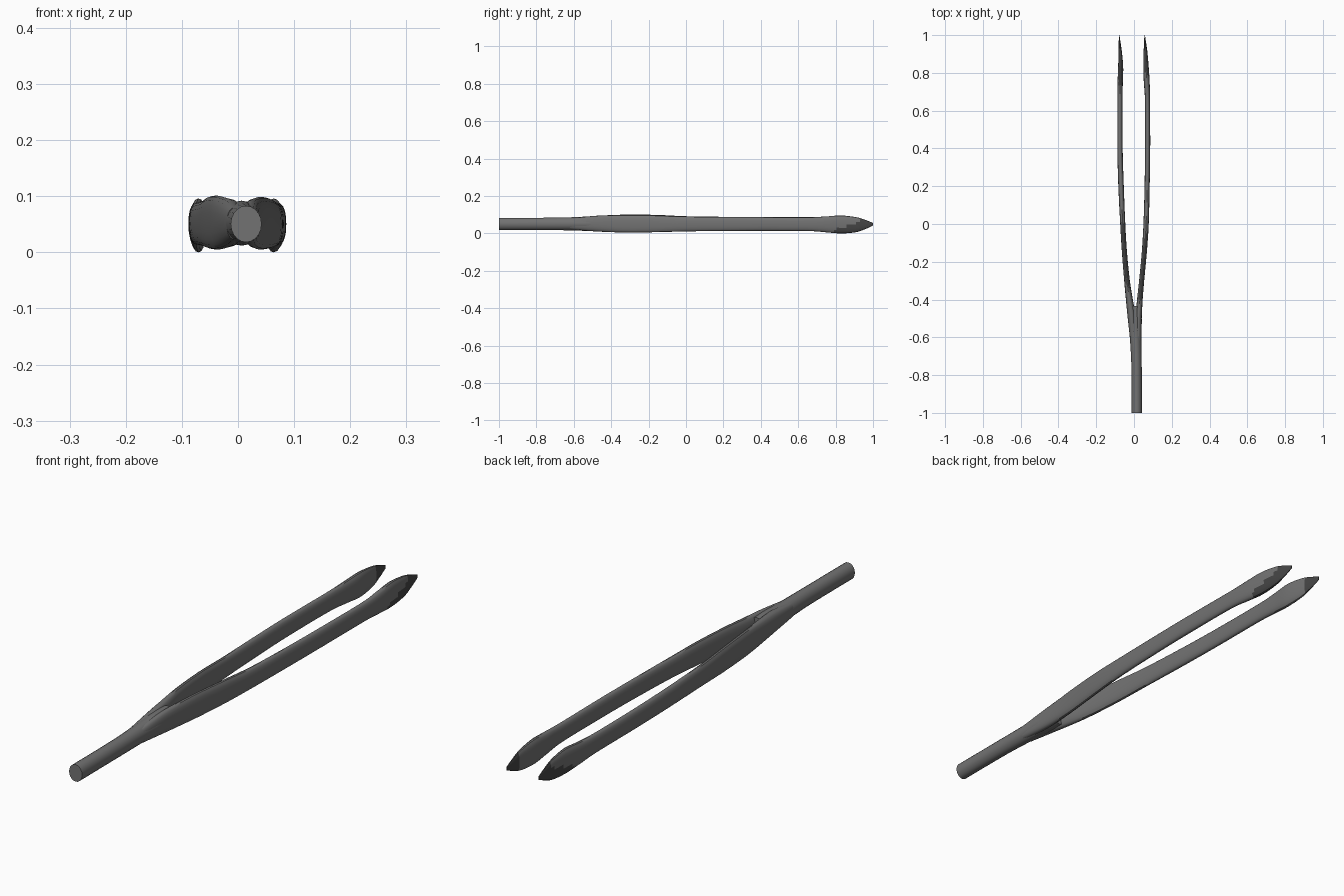
import bpy, bmesh, math
from mathutils import Vector

if "Cube" in bpy.data.objects:
    bpy.data.objects.remove(bpy.data.objects["Cube"])


def material(name, v):
    m = bpy.data.materials.new(name)
    m.diffuse_color = (v, v, v, 1)
    m.use_nodes = True
    m.node_tree.nodes["Principled BSDF"].inputs["Base Color"].default_value = m.diffuse_color
    return m


steel = material("brushed grey steel", 0.17)
dark = material("dark grip grey", 0.06)


def smooth_stations(pts, n):
    """Catmull-Rom samples through (y, x_min, x_max, z_min, z_max) stations."""
    v = [Vector(p) for p in pts]
    v = [v[0]] + v + [v[-1]]
    out = []
    for i in range(1, len(v) - 2):
        a, b, c, d = v[i - 1:i + 3]
        for k in range(n):
            t = k / n
            out.append(0.5 * (2 * b + (c - a) * t + (2 * a - 5 * b + 4 * c - d) * t * t
                              + (3 * b - a - 3 * c + d) * t ** 3))
    out.append(v[-1])
    return out


def loft(name, pts, n=6, sides=20, power=0.85, tip_side=0):
    """Skin rounded cross-sections along y."""
    bm = bmesh.new()
    rings = []
    for y, x0, x1, z0, z1 in smooth_stations(pts, n):
        ring = []
        for k in range(sides):
            a = 2 * math.pi * k / sides
            c, s = math.cos(a), math.sin(a)
            px = math.copysign(abs(c) ** power, c)
            pz = math.copysign(abs(s) ** power, s)
            ring.append(bm.verts.new(((x0 + x1) / 2 + px * (x1 - x0) / 2, y,
                                      (z0 + z1) / 2 + pz * (z1 - z0) / 2)))
        rings.append(ring)
    for r, q in zip(rings, rings[1:]):
        for k in range(sides):
            j = (k + 1) % sides
            bm.faces.new((r[k], r[j], q[j], q[k]))
    bm.faces.new(rings[0])
    bm.faces.new(rings[-1])
    bmesh.ops.recalc_face_normals(bm, faces=bm.faces)
    # dark gripping tips, with a patch along the lower outer side
    if tip_side:
        for f in bm.faces:
            c = f.calc_center_median()
            patch = c.y > 0.79 and c.z < 0.02 + 0.3 * (c.y - 0.79) and f.normal.x * tip_side > 0
            f.material_index = 1 if c.y > 0.925 or patch else 0
    me = bpy.data.meshes.new(name)
    bm.to_mesh(me)
    bm.free()
    ob = bpy.data.objects.new(name, me)
    bpy.context.collection.objects.link(ob)
    me.materials.append(steel)
    me.materials.append(dark)
    bpy.ops.object.select_all(action='DESELECT')
    ob.select_set(True)
    bpy.context.view_layer.objects.active = ob
    bpy.ops.object.shade_smooth_by_angle(angle=math.radians(35))
    return ob


# handle: round stem flattening out to the fork
loft("handle", [(-1, -.013, .042, .018, .083), (-.75, -.014, .041, .018, .084),
                (-.6, -.022, .040, .016, .087), (-.5, -.028, .041, .012, .092),
                (-.435, -.024, .036, .013, .09)], power=1.0)

# left prong
loft("left_prong", [(-.62, -.020, .012, .022, .080), (-.5, -.033, .010, .012, .093),
                    (-.4, -.043, -.006, .007, .098), (-.3, -.052, -.022, .005, .101),
                    (-.15, -.064, -.037, .007, .099), (0, -.073, -.046, .011, .092),
                    (.2, -.083, -.054, .013, .089), (.4, -.088, -.060, .014, .088),
                    (.65, -.088, -.061, .013, .087), (.75, -.087, -.059, .006, .091),
                    (.83, -.084, -.057, .000, .096), (.91, -.082, -.064, .007, .087),
                    (.96, -.081, -.071, .024, .072), (1, -.080, -.077, .042, .056)],
     tip_side=-1)

# right prong
loft("right_prong", [(-.62, .006, .038, .022, .080), (-.5, .008, .041, .012, .093),
                     (-.4, .016, .046, .007, .097), (-.3, .027, .054, .005, .099),
                     (-.15, .041, .068, .007, .096), (0, .050, .078, .011, .090),
                     (.2, .056, .083, .013, .088), (.4, .058, .086, .014, .087),
                     (.65, .058, .085, .013, .086), (.75, .052, .083, .006, .091),
                     (.83, .049, .078, .000, .096), (.91, .051, .071, .007, .087),
                     (.96, .053, .064, .024, .072), (1, .055, .058, .042, .056)],
     tip_side=1)
